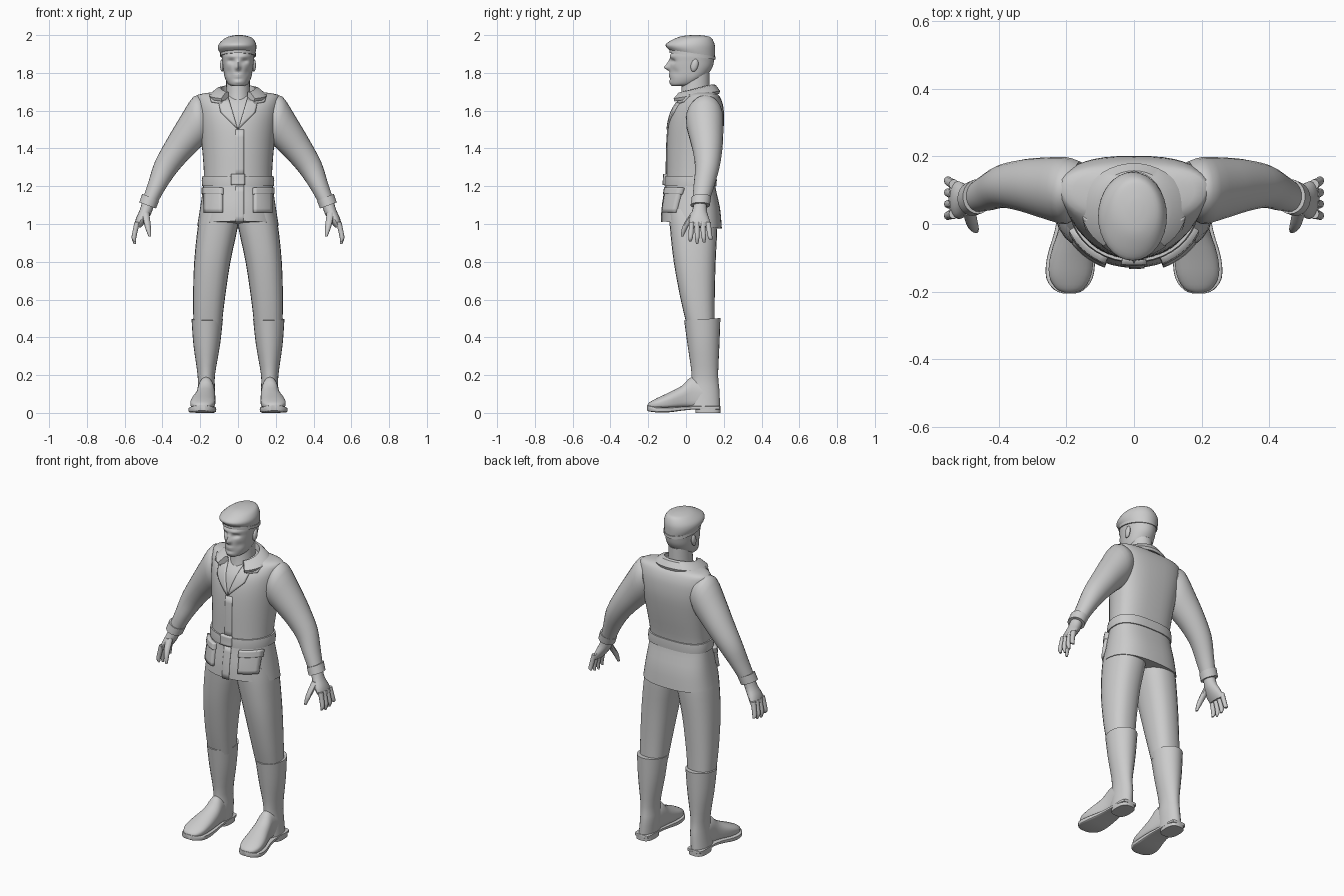
import bpy, bmesh, math
from mathutils import Vector

if "Cube" in bpy.data.objects:
    bpy.data.objects.remove(bpy.data.objects["Cube"])

grey = bpy.data.materials.new("plain_grey")
grey.use_nodes = True
grey.diffuse_color = (0.6, 0.6, 0.6, 1)
grey.node_tree.nodes["Principled BSDF"].inputs["Base Color"].default_value = (0.6, 0.6, 0.6, 1)


def finish(bm, name, side=1, angle=40):
    """Turn a bmesh into a smooth object, flipped across x when side is -1."""
    for v in bm.verts:
        v.co.x *= side
    bmesh.ops.recalc_face_normals(bm, faces=bm.faces)
    me = bpy.data.meshes.new(name)
    bm.to_mesh(me)
    bm.free()
    me.materials.append(grey)
    me.shade_smooth()
    me.set_sharp_from_angle(angle=math.radians(angle))
    ob = bpy.data.objects.new(name, me)
    bpy.context.collection.objects.link(ob)
    return ob


# A ring is centre, half axis u, negative half axis and positive half axis
def flat(x0, x1, z, yf, yb, cy=None, tilt=0):
    cy = (yf + yb) / 2 if cy is None else cy
    return [Vector(((x0 + x1) / 2, cy, z)), Vector(((x1 - x0) / 2, 0, 0)),
            Vector((0, yf - cy, tilt)), Vector((0, yb - cy, -tilt))]


def upright(y, x0, x1, z0, z1):
    h = (z1 - z0) / 2
    return [Vector(((x0 + x1) / 2, y, z0 + h)), Vector(((x1 - x0) / 2, 0, 0)),
            Vector((0, 0, -h)), Vector((0, 0, h))]


def slanted(xo, zo, xi, zi, yf, yb):
    h = (yb - yf) / 2
    return [Vector(((xo + xi) / 2, yf + h, (zo + zi) / 2)),
            Vector(((xo - xi) / 2, 0, (zo - zi) / 2)), Vector((0, -h, 0)), Vector((0, h, 0))]


def resample(rings, steps):
    out = []
    for i in range(len(rings) - 1):
        a, b = rings[max(i - 1, 0)], rings[i]
        c, d = rings[i + 1], rings[min(i + 2, len(rings) - 1)]
        for k in range(steps):
            t = k / steps
            out.append([q + (r - p) * t / 2 + (p * 2 - q * 5 + r * 4 - s) * t * t / 2
                        + (q * 3 - p - r * 3 + s) * t ** 3 / 2
                        for p, q, r, s in zip(a, b, c, d)])
    return out + [rings[-1]]


def loft(name, rings, n=24, steps=3, neg=1.0, pos=1.0, side=1, shape=None, angle=40):
    bm = bmesh.new()
    rows = []
    for c, u, vn, vp in resample(rings, steps):
        row = []
        for k in range(n):
            t = math.tau * k / n
            cs, sn = math.cos(t), math.sin(t)
            e, v = (pos, vp) if sn > 0 else (neg, vn)
            p = c + u * math.copysign(abs(cs) ** e, cs) + v * abs(sn) ** e
            row.append(bm.verts.new(shape(p) if shape else p))
        rows.append(row)
    for a, b in zip(rows, rows[1:]):
        for k in range(n):
            bm.faces.new((a[k - 1], a[k], b[k], b[k - 1]))
    bm.faces.new(rows[0])
    bm.faces.new(rows[-1])
    return finish(bm, name, side, angle)


# Jacket body, wide across a flat back and narrowing to the chest
jacket = [flat(-w, w, z, f, b, c, t) for w, z, f, b, c, t in [
    (.215, .995, -.13, .19, .05, .02), (.2, 1.09, -.125, .18, .05, .005),
    (.184, 1.2, -.108, .155, .05, 0), (.18, 1.26, -.104, .155, .05, 0),
    (.19, 1.4, -.102, .182, .07, 0), (.205, 1.52, -.094, .2, .09, 0),
    (.215, 1.6, -.074, .2, .1, 0), (.22, 1.65, -.04, .19, .1, 0),
    (.21, 1.685, .0, .17, .1, 0), (.11, 1.7, .02, .14, .09, 0)]]
loft("jacket_body", jacket, n=40, pos=.75)
skin = resample(jacket, 3)


def front_y(x, z):
    for a, b in zip(skin, skin[1:]):
        if z <= b[0].z:
            break
    t = min(max((z - a[0].z) / (b[0].z - a[0].z), 0), 1)
    c, u, v = (p.lerp(q, t) for p, q in zip(a[:3], b[:3]))
    return c.y + v.y * math.sqrt(max(1 - (x / u.x) ** 2, 0))


def patch(name, corners, thick, side=1, n=6):
    """Lay a four-cornered plate on the front of the jacket."""
    p, q, r, s = (Vector(c) for c in corners)
    bm = bmesh.new()
    grid = []
    for i in range(n + 1):
        a, b = p.lerp(s, i / n), q.lerp(r, i / n)
        line = [a.lerp(b, j / n) for j in range(n + 1)]
        grid.append([bm.verts.new((m.x, front_y(m.x, m.y), m.y)) for m in line])
    for a, b in zip(grid, grid[1:]):
        for j in range(n):
            bm.faces.new((a[j], a[j + 1], b[j + 1], b[j]))
    mod = finish(bm, name, side).modifiers.new("thickness", "SOLIDIFY")
    mod.thickness, mod.offset = thick * 2, 0


def box(x0, x1, z0, z1):
    return [(x0, z0), (x1, z0), (x1, z1), (x0, z1)]


# Belt, buckle and front placket
loft("belt", [flat(-w, w, z, f, b, .05) for w, z, f, b in [
    (.19, 1.2, -.114, .161), (.192, 1.23, -.115, .163), (.188, 1.255, -.112, .162)]],
    n=40, steps=1, pos=.75)
patch("buckle", box(-.035, .035, 1.205, 1.265), .018)
patch("placket_lower", box(-.014, .03, 1.01, 1.2), .004)
patch("placket_upper", box(-.014, .03, 1.25, 1.5), .004)

# Collar ring lying around the neck
bm = bmesh.new()
rows = []
for k in range(33):
    a = math.radians(-55 + 290 * k / 32)
    cs, sn = math.cos(a), math.sin(a)
    z = 1.712 + .022 * sn
    rows.append([bm.verts.new(p) for p in [
        (.085 * cs, .05 + .085 * sn, z - .03), (.09 * cs, .05 + .09 * sn, z + .006),
        (.115 * cs, .05 + .108 * sn, z + .002), (.155 * cs, .045 + .135 * sn, z - .03),
        (.15 * cs, .045 + .13 * sn, z - .045)]])
for a, b in zip(rows, rows[1:]):
    for j in range(5):
        bm.faces.new((a[j - 1], a[j], b[j], b[j - 1]))
bm.faces.new(rows[0])
bm.faces.new(rows[-1])
finish(bm, "collar")

# Neck and head, the face shaped by soft bumps and dents
loft("neck", [flat(-w, w, z, f, b) for w, z, f, b in [
    (.075, 1.62, -.04, .13), (.064, 1.7, -.025, .125), (.062, 1.8, -.02, .125)]])
bumps = [(0, 1.828, .012, .014, -.028), (0, 1.85, .01, .02, -.014),
         (.036, 1.862, .018, .011, .014), (.03, 1.888, .03, .009, -.006),
         (0, 1.79, .022, .006, -.007), (0, 1.778, .02, .005, -.006),
         (0, 1.784, .02, .002, .005), (0, 1.752, .022, .01, -.006),
         (.05, 1.805, .015, .02, .008)]


def face(p):
    if p.y < 0:
        p.y += sum(d * math.exp(-((abs(p.x) - x) / w) ** 2 - ((p.z - z) / h) ** 2)
                   for x, z, w, h, d in bumps)
    return p


loft("head", [flat(-w, w, z, f, b, c) for w, z, f, b, c in [
    (.03, 1.73, -.075, .0, -.03), (.052, 1.742, -.082, .05, .0),
    (.07, 1.775, -.084, .1, .03), (.078, 1.82, -.086, .135, .04),
    (.083, 1.86, -.084, .148, .04), (.086, 1.9, -.08, .15, .04),
    (.075, 1.95, -.06, .135, .04)]], n=64, steps=7, neg=.9, shape=face, angle=80)

# Beret with a soft forward peak, and its band
loft("beret", [flat(x0, x1, z, f, b, None, t) for x0, x1, z, f, b, t in [
    (-.092, .09, 1.9, -.085, .152, .018), (-.106, .097, 1.928, -.108, .154, .015),
    (-.1, .095, 1.955, -.098, .152, .005), (-.07, .078, 1.983, -.06, .135, -.002),
    (-.04, .05, 1.995, -.02, .11, 0), (-.01, .02, 2, .03, .07, 0)]], n=32)
loft("beret_band", [flat(-.094, .094, z, -.088, .156, None, .018) for z in (1.888, 1.905)],
     n=32, steps=1)

for side, word in ((1, "left"), (-1, "right")):
    # Ear
    bm = bmesh.new()
    bmesh.ops.create_uvsphere(bm, u_segments=12, v_segments=8, radius=1)
    for v in bm.verts:
        v.co = (.083 + v.co.x * .012, .045 + v.co.y * .02 + v.co.z * .006, 1.84 + v.co.z * .034)
    finish(bm, word + "_ear", side)

    # Lapel and pocket
    patch(word + "_lapel", [(.0, 1.5), (.09, 1.59), (.105, 1.655), (.05, 1.665)], .008, side)
    patch(word + "_collar_leaf", [(.085, 1.635), (.14, 1.645), (.15, 1.68), (.06, 1.68)], .008, side)
    patch(word + "_pocket", box(.08, .17, 1.06, 1.185), .018, side)
    patch(word + "_pocket_flap", box(.076, .173, 1.155, 1.19), .023, side)

    # Sleeve and cuff
    loft(word + "_sleeve", [slanted(*r) for r in [
        (.18, 1.67, .14, 1.5, .04, .185), (.235, 1.675, .165, 1.44, .0, .198),
        (.31, 1.56, .215, 1.39, .015, .197), (.375, 1.45, .27, 1.335, .035, .192),
        (.44, 1.33, .33, 1.265, .048, .177), (.475, 1.22, .385, 1.185, .04, .15),
        (.502, 1.14, .43, 1.105, .035, .125)]], side=side)
    loft(word + "_cuff", [slanted(*r) for r in [
        (.507, 1.16, .418, 1.122, .03, .133), (.523, 1.115, .434, 1.082, .024, .126)]],
        steps=1, side=side)

    # Hand, fingers and thumb
    loft(word + "_palm", [slanted(*r) for r in [
        (.507, 1.12, .447, 1.09, .042, .11), (.52, 1.075, .462, 1.05, .03, .112),
        (.54, 1.03, .49, 1.01, .015, .125), (.55, .99, .515, .98, .02, .13)]], n=16, side=side)
    for i, word2 in enumerate(("index", "middle", "ring", "little")):
        y, drop = .03 + .029 * i, (.012, 0, .006, .022)[i]
        path = [(.533, y, 1.01), (.545, y - .003 + .003 * i, .96), (.551, y - .006 + .006 * i, .925),
                (.546, y - .008 + .008 * i, .895 + drop)]
        loft(f"{word}_{word2}_finger", [flat(x - r, x + r, z, v - r, v + r)
             for (x, v, z), r in zip(path, (.015, .0135, .012, .006))], n=10, side=side)
    path = [(.49, .045, 1.06), (.482, .01, 1.01), (.474, -.01, .97), (.467, -.02, .935)]
    loft(word + "_thumb", [flat(x - r, x + r, z, v - r, v + r)
         for (x, v, z), r in zip(path, (.02, .018, .014, .007))], n=10, side=side)

    # Trouser leg
    loft(word + "_trouser_leg", [flat(*r) for r in [
        (-.004, .19, 1.08, -.09, .16), (.0, .212, .99, -.086, .166), (.04, .232, .8, -.065, .157),
        (.07, .238, .6, -.028, .152), (.086, .235, .46, .005, .152)]], neg=.85, pos=.85, side=side)

    # Boot shaft, foot, sole and heel
    loft(word + "_boot_shaft", [flat(*r, None, t) for *r, t in [
        (.08, .246, .496, -.01, .182, -.006), (.095, .236, .36, .008, .177, 0),
        (.122, .214, .2, .03, .17, 0), (.122, .214, .12, .02, .177, 0),
        (.128, .222, .03, .01, .18, 0)]], side=side)
    loft(word + "_boot_foot", [upright(*r) for r in [
        (.1, .13, .215, .03, .17), (.03, .124, .214, .03, .19), (-.02, .12, .225, .03, .145),
        (-.09, .12, .247, .025, .108), (-.15, .126, .252, .025, .08),
        (-.19, .148, .232, .025, .058), (-.203, .175, .205, .03, .045)]], neg=.45, side=side)
    loft(word + "_boot_sole", [upright(*r) for r in [
        (.182, .15, .2, .018, .036), (.165, .128, .225, .018, .036), (.05, .125, .225, .018, .036),
        (-.02, .118, .235, .012, .034), (-.1, .115, .258, .002, .03), (-.16, .122, .26, .003, .032),
        (-.195, .148, .236, .008, .038), (-.206, .175, .208, .012, .04)]], neg=.3, pos=.3, side=side)
    loft(word + "_boot_heel", [flat(.126, .226, z, .05, .183) for z in (0, .026)],
         steps=1, neg=.7, pos=.7, side=side)
